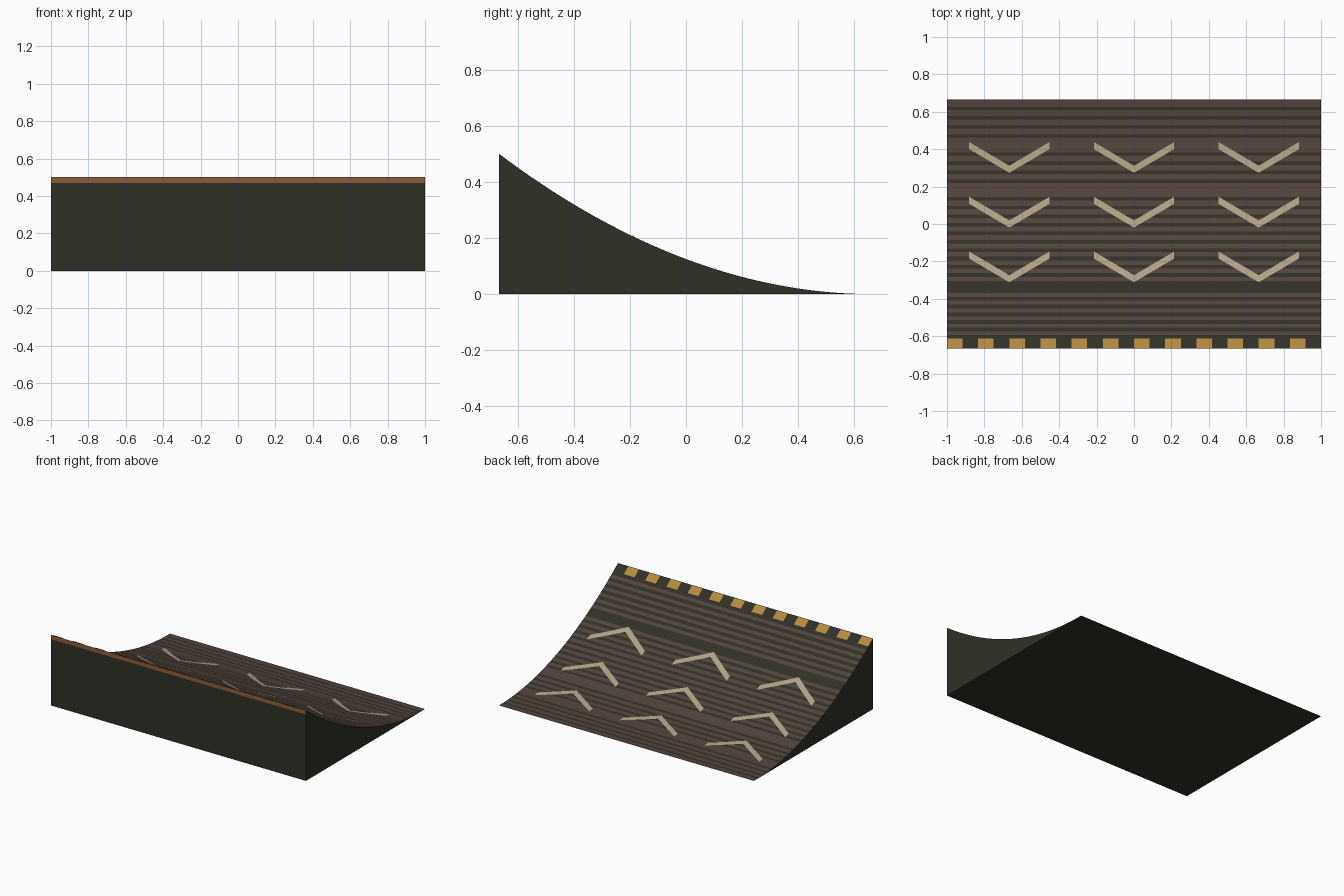
import bpy
import bmesh
from math import sqrt
from mathutils import Vector

WIDTH, DEPTH, HEIGHT = 2.0, 4 / 3, 0.5
BACK, FRONT = DEPTH / 2, -DEPTH / 2

cube = bpy.data.objects.get("Cube")
if cube:
    bpy.data.objects.remove(cube, do_unlink=True)


def material(name, colour):
    mat = bpy.data.materials.new(name)
    mat.use_nodes = True
    mat.diffuse_color = (*colour, 1)
    bsdf = mat.node_tree.nodes["Principled BSDF"]
    bsdf.inputs["Base Color"].default_value = (*colour, 1)
    bsdf.inputs["Roughness"].default_value = 0.9
    return mat


DARK = material("dark olive", (0.030, 0.030, 0.020))
BROWN = material("slat brown", (0.085, 0.055, 0.045))
RUST = material("edge rust", (0.27, 0.11, 0.04))
AMBER = material("warning amber", (0.46, 0.25, 0.05))
CREAM = material("arrow cream", (0.43, 0.36, 0.24))


def slope(y):
    return 2 * HEIGHT * (BACK - y) / DEPTH ** 2


def on_ramp(x, y, lift=0.0):
    """Point on the curved deck, raised along its normal."""
    z = HEIGHT * ((BACK - y) / DEPTH) ** 2
    normal = Vector((0, slope(y), 1)).normalized()
    return Vector((x, y, z)) + normal * lift


def y_at(length):
    """Depth reached after walking a given length up the curve from the back."""
    y, step = BACK, 0.001
    for _ in range(int(length / step)):
        y -= step / sqrt(1 + slope(y) ** 2)
    return max(y, FRONT)


def finish(bm, name, mats):
    bmesh.ops.recalc_face_normals(bm, faces=bm.faces)
    mesh = bpy.data.meshes.new(name)
    bm.to_mesh(mesh)
    bm.free()
    for mat in mats:
        mesh.materials.append(mat)
    obj = bpy.data.objects.new(name, mesh)
    bpy.context.collection.objects.link(obj)
    return obj


# Deck bands: slats with seams between them, widening towards the top
PITCH, SEAMS = 0.049, 28
bands, last = [], BACK
for k in range(SEAMS):
    centre = 0.05 + PITCH * k
    half = 0.008 + 0.005 * k / SEAMS
    near, far = y_at(centre - half), y_at(centre + half)
    bands.append((last, near, 0 if k == 21 else 1))
    bands.append((near, far, 1 if k in (4, 9) else 0))
    last = far
bands.append((last, FRONT, 0))

# Ramp body: striped deck, flat sides, underside and a rust-edged front wall
bm = bmesh.new()
hw = WIDTH / 2
rows = [[bm.verts.new(on_ramp(x, y)) for x in (-hw, hw)]
        for y in [BACK] + [b[1] for b in bands]]
for (a, b), (_, _, index) in zip(zip(rows, rows[1:]), bands):
    bm.faces.new((a[0], a[1], b[1], b[0])).material_index = index
rim = [bm.verts.new((x, FRONT, HEIGHT - 0.03)) for x in (-hw, hw)]
foot = [bm.verts.new((x, FRONT, 0)) for x in (-hw, hw)]
bm.faces.new((*rows[-1], rim[1], rim[0])).material_index = 2
bm.faces.new((rim[0], rim[1], foot[1], foot[0]))
bm.faces.new((*rows[0], foot[1], foot[0]))
for side in (0, 1):
    bm.faces.new([r[side] for r in rows] + [rim[side], foot[side]])
finish(bm, "ramp_body", (DARK, BROWN, RUST))


def plate(name, strips, mat):
    """Thin plate hugging the deck; each strip is a list of (x, y far, y near)."""
    bm = bmesh.new()
    for strip in strips:
        pairs = [(bm.verts.new(on_ramp(x0, y0, 0.003)),
                  bm.verts.new(on_ramp(x1, y1, 0.003)))
                 for (x0, y0), (x1, y1) in strip]
        for a, b in zip(pairs, pairs[1:]):
            bm.faces.new((a[0], a[1], b[1], b[0]))
    bmesh.ops.remove_doubles(bm, verts=bm.verts, dist=0.0001)
    obj = finish(bm, name, [mat])
    # Face the plate outwards from the deck
    if obj.data.polygons[0].normal.z < 0:
        obj.data.flip_normals()
    return obj


# Direction arrows: three rows of three chevrons
ARM, RISE, BAR, STEPS = 0.215, 0.127, 0.038, 8
for r, tip in enumerate((0.273, -0.02, -0.313)):
    for c in (-1, 0, 1):
        strip = []
        for i in range(-STEPS, STEPS + 1):
            t = i / STEPS
            x, y = c * 2 / 3 + ARM * t, tip + RISE * abs(t)
            strip.append(((x, y + BAR), (x, y)))
        plate(f"arrow_{r + 1}_{c + 2}", [strip], CREAM)

# Warning blocks along the top lip
BLOCKS = 12
pitch = WIDTH / BLOCKS
strips = []
for i in range(BLOCKS):
    x0 = -hw + i * pitch
    x1 = x0 + pitch / 2
    strips.append([((x0, y), (x1, y)) for y in (-0.615, -0.64, -0.664)])
plate("warning_blocks", strips, AMBER)
